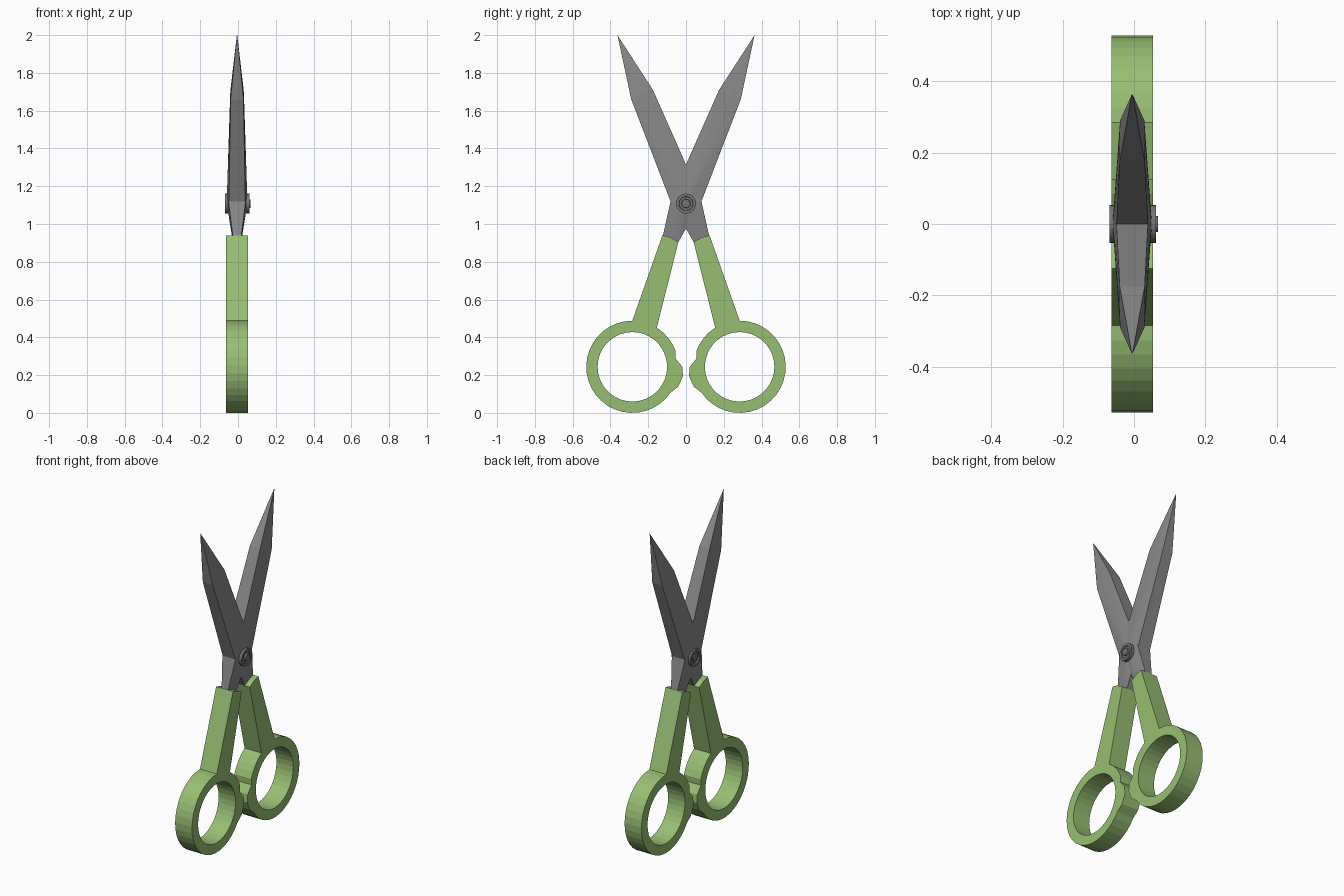
import bpy, bmesh
from math import radians, cos, sin

if "Cube" in bpy.data.objects:
    bpy.data.objects.remove(bpy.data.objects["Cube"])

CX = -0.005                      # middle plane of the scissors


def material(name, rgb):
    m = bpy.data.materials.new(name)
    m.diffuse_color = (*rgb, 1)
    m.use_nodes = True
    m.node_tree.nodes["Principled BSDF"].inputs["Base Color"].default_value = m.diffuse_color
    return m


green = material("green_plastic", (0.31, 0.52, 0.17))
steel = material("dark_steel", (0.25, 0.25, 0.25))
screw = material("screw_steel", (0.18, 0.18, 0.18))


def finish(name, bm, mat):
    bmesh.ops.recalc_face_normals(bm, faces=bm.faces)
    me = bpy.data.meshes.new(name)
    bm.to_mesh(me)
    bm.free()
    me.materials.append(mat)
    ob = bpy.data.objects.new(name, me)
    bpy.context.collection.objects.link(ob)
    return ob


# Blade: outline (y, z, half thickness), fanned to a thicker point at the pivot
BLADE = [(0.363, 2.0, 0.001), (0.29, 1.66, 0.034), (0.082, 1.12, 0.043),
         (-0.04, 0.905, 0.022), (-0.09, 0.90, 0.02), (-0.123, 0.935, 0.022),
         (-0.082, 1.12, 0.045), (0.0, 1.315, 0.044), (0.175, 1.71, 0.035)]


def blade(name, s):
    bm = bmesh.new()
    rims = []
    for side in (1, -1):
        rim = [bm.verts.new((CX + side * t, s * y, z)) for y, z, t in BLADE]
        mid = bm.verts.new((CX + side * 0.055, 0, 1.11))
        ridge = bm.verts.new((CX + side * 0.0365, s * 0.235, 1.685))
        for i in range(len(rim)):
            bm.faces.new((rim[i - 1], rim[i], ridge if i < 2 else mid))
        bm.faces.new((ridge, rim[1], mid))
        bm.faces.new((rim[-1], ridge, mid))
        rims.append(rim)
    a, b = rims
    for i in range(len(a)):
        bm.faces.new((a[i - 1], a[i], b[i], b[i - 1]))
    return finish(name, bm, steel)


# Handle: filled profile with finger hole, extruded across x
CY, CZ, R, HOLE = 0.284, 0.244, 0.244, 0.184


def arc(r, a0, a1, n):
    return [(CY + r * cos(radians(a0 + (a1 - a0) * i / n)),
             CZ + r * sin(radians(a0 + (a1 - a0) * i / n))) for i in range(n + 1)]


def handle(name, s):
    bump = [(0.057, 0.29), (0.02, 0.245), (0.016, 0.195), (0.04, 0.14)]
    arm = [(0.125, 0.94), (0.085, 0.93), (0.04, 0.905)]
    outer = arm + arc(R, 122, 160, 4) + bump + arc(R, 214, 450, 24)
    hole = arc(HOLE, 0, 360, 36)[:-1]
    cu = bpy.data.curves.new(name, 'CURVE')
    cu.dimensions = '2D'
    cu.fill_mode = 'BOTH'
    cu.extrude = 0.058
    for pts in (outer, hole):
        sp = cu.splines.new('POLY')
        sp.points.add(len(pts) - 1)
        for p, (y, z) in zip(sp.points, pts):
            p.co = (s * y, z, 0, 1)
        sp.use_cyclic_u = True
    ob = bpy.data.objects.new(name, cu)
    bpy.context.collection.objects.link(ob)
    ob.rotation_euler = (radians(90), 0, radians(90))
    ob.location.x = CX
    bpy.ops.object.select_all(action='DESELECT')
    ob.select_set(True)
    bpy.context.view_layer.objects.active = ob
    bpy.ops.object.convert(target='MESH')
    ob = bpy.context.view_layer.objects.active
    ob.data.shade_flat()
    ob.data.materials.clear()
    ob.data.materials.append(green)


for label, s in (("left", -1), ("right", 1)):
    blade(label + "_blade", s)
    handle(label + "_handle", s)

# Pivot screw: lathed profile (x, radius) about the x axis, recessed both sides
PROFILE = [(-0.066, 0.0), (-0.066, 0.022), (-0.060, 0.024), (-0.060, 0.036),
           (-0.068, 0.038), (-0.068, 0.053), (0.062, 0.053), (0.062, 0.038),
           (0.056, 0.036), (0.056, 0.024), (0.067, 0.022), (0.067, 0.0)]
bm = bmesh.new()
vs = [bm.verts.new((x, r, 1.108)) for x, r in PROFILE]
es = [bm.edges.new(p) for p in zip(vs, vs[1:])]
bmesh.ops.spin(bm, geom=vs + es, cent=(0, 0, 1.108), axis=(1, 0, 0),
               angle=radians(360), steps=24, use_merge=True)
bmesh.ops.remove_doubles(bm, verts=bm.verts, dist=0.0001)
finish("pivot_screw", bm, screw)
